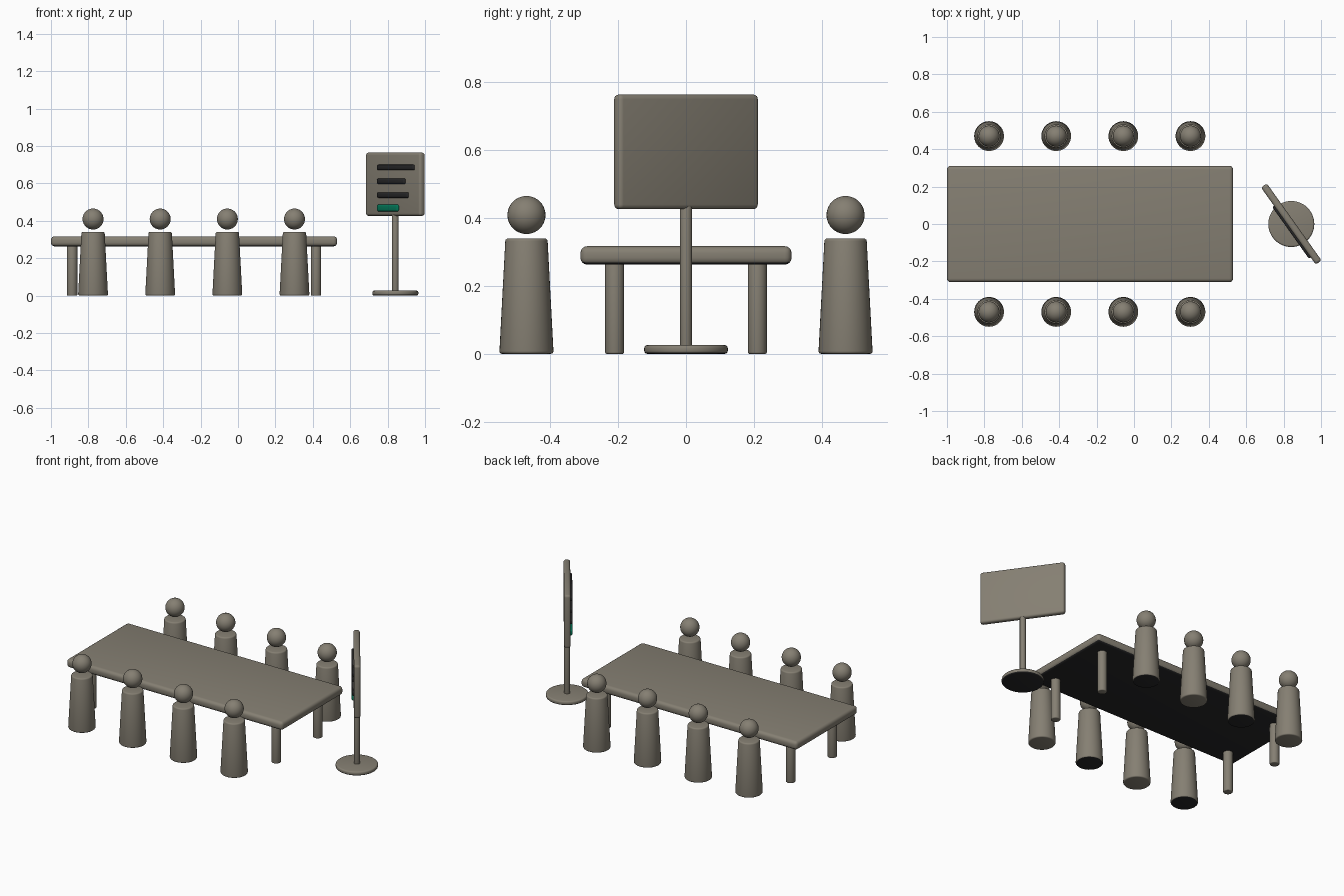
import bpy, bmesh, math
from mathutils import Matrix

if "Cube" in bpy.data.objects:
    bpy.data.objects.remove(bpy.data.objects["Cube"])


def material(name, rgb):
    m = bpy.data.materials.new(name)
    m.diffuse_color = (*rgb, 1)
    m.use_nodes = True
    m.node_tree.nodes["Principled BSDF"].inputs["Base Color"].default_value = m.diffuse_color
    return m


TAUPE = material("warm grey", (0.235, 0.213, 0.17))
DARK = material("charcoal", (0.02, 0.02, 0.021))
GREEN = material("emerald", (0.001, 0.188, 0.1))


def finish(name, bm, mat, loc, turn=0.0, under=None):
    # Parts with a second colour carry it on their flat underside
    bm.normal_update()
    if under:
        for f in bm.faces:
            f.material_index = 1 if f.normal.z < -0.7 else 0
    me = bpy.data.meshes.new(name)
    bm.to_mesh(me)
    bm.free()
    me.materials.append(mat)
    if under:
        me.materials.append(under)
    ob = bpy.data.objects.new(name, me)
    bpy.context.collection.objects.link(ob)
    ob.location = loc
    ob.rotation_euler.z = turn
    bpy.ops.object.select_all(action='DESELECT')
    ob.select_set(True)
    bpy.context.view_layer.objects.active = ob
    bpy.ops.object.shade_smooth_by_angle(angle=math.radians(35))
    return ob


def soften(bm, edges, width, segments=4):
    bmesh.ops.bevel(bm, geom=edges, offset=width, segments=segments,
                    profile=0.5, affect='EDGES', clamp_overlap=True)


def box(name, size, loc, bevel, mat, turn=0.0, under=None):
    bm = bmesh.new()
    bmesh.ops.create_cube(bm, size=1, matrix=Matrix.Diagonal((*size, 1)))
    soften(bm, bm.edges[:], bevel)
    return finish(name, bm, mat, loc, turn, under)


def cone(name, r1, r2, z0, z1, xy, bevel, mat, sides=40, under=None):
    bm = bmesh.new()
    bmesh.ops.create_cone(bm, cap_ends=True, segments=sides, radius1=r1,
                          radius2=r2, depth=z1 - z0)
    rims = [e for e in bm.edges
            if abs(e.verts[0].co.z - e.verts[1].co.z) < 1e-6]
    soften(bm, rims, bevel, 3)
    return finish(name, bm, mat, (*xy, (z0 + z1) / 2), 0.0, under)


def ball(name, r, loc, mat):
    bm = bmesh.new()
    bmesh.ops.create_uvsphere(bm, u_segments=32, v_segments=20, radius=r)
    return finish(name, bm, mat, loc)


# Long table with a dark underside and four round legs
TX = -0.235
box("table_top", (1.53, 0.622, 0.054), (TX, 0, 0.29), 0.02, TAUPE, under=DARK)
for sx in (-1, 1):
    for sy in (-1, 1):
        cone("table_leg", 0.028, 0.028, 0, 0.27,
             (TX + sx * 0.652, sy * 0.21), 0.005, TAUPE, 24)

# Four people along each side; every other one has a dark sole
for i in range(4):
    for side in (0, 1):
        x, y = -0.775 + i * 0.359, (-0.47, 0.47)[side]
        sole = DARK if (i + side) % 2 == 0 else None
        cone("person_body", 0.08, 0.062, 0, 0.34, (x, y), 0.008, TAUPE,
             under=sole)
        ball("person_head", 0.056, (x, y, 0.409), TAUPE)

# Display stand
SX = 0.841
cone("stand_base", 0.123, 0.123, 0, 0.026, (SX, 0), 0.009, TAUPE, 48, DARK)
cone("stand_pole", 0.018, 0.018, 0.015, 0.45, (SX, 0), 0.003, TAUPE, 24)

# Angled screen
TURN = math.radians(-54.6)
box("screen_panel", (0.506, 0.038, 0.338), (SX, 0, 0.595), 0.014, TAUPE, TURN)


# Raised bars on the side of the screen that faces the table
def screen_bar(name, u0, u1, z, height, mat):
    u, out = (u0 + u1) / 2, 0.021
    c, s = math.cos(TURN), math.sin(TURN)
    loc = (SX + u * c + out * s, u * s - out * c, z)
    box(name, (u1 - u0, 0.019, height), loc, 0.009, mat, TURN)


for right, z in ((0.206, 0.685), (0.121, 0.611), (0.151, 0.537)):
    screen_bar("text_bar", -0.133, right, z, 0.029, DARK)
screen_bar("highlight_bar", -0.133, 0.059, 0.468, 0.036, GREEN)
